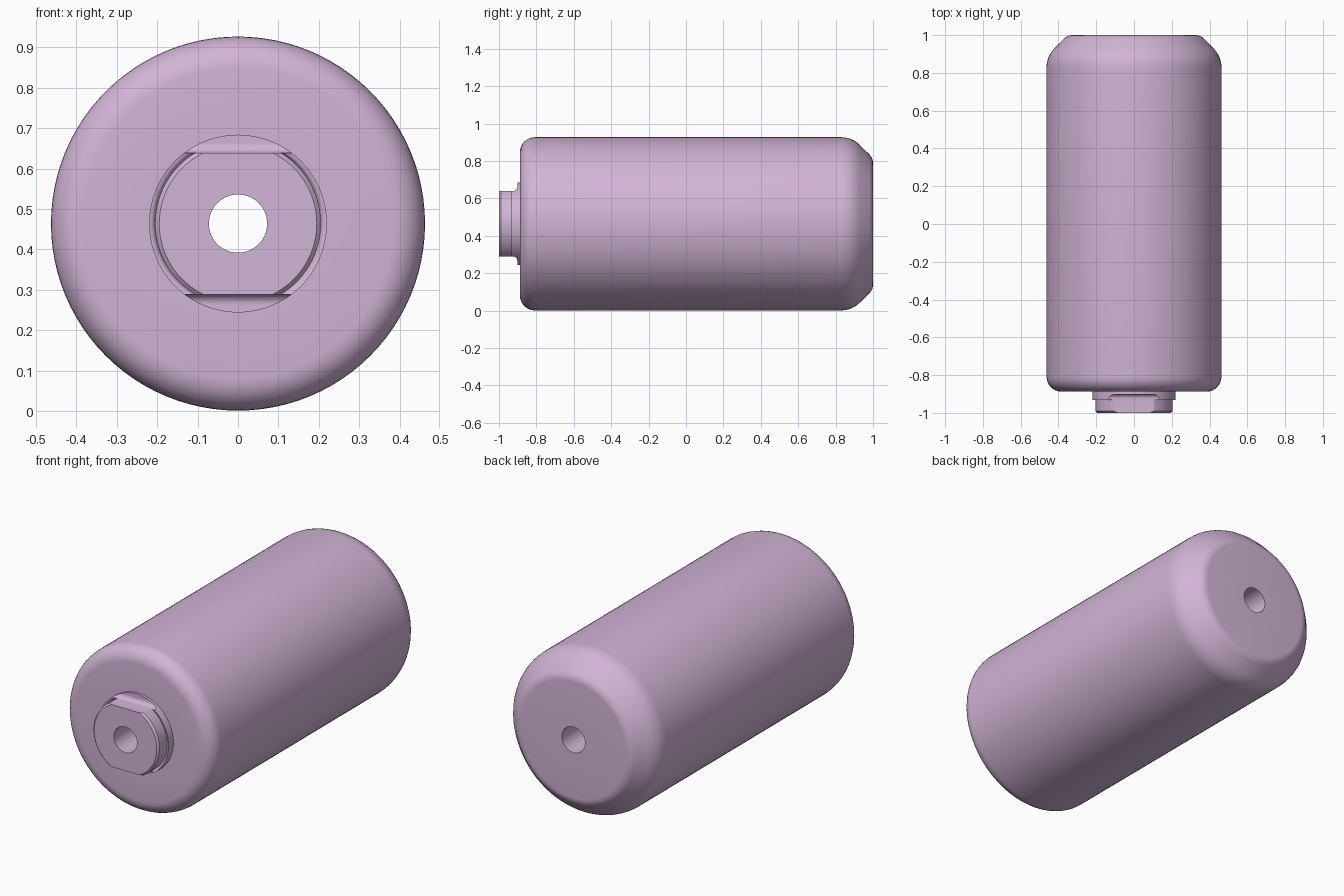
import bpy, bmesh, math
from mathutils import Vector

if "Cube" in bpy.data.objects:
    bpy.data.objects.remove(bpy.data.objects["Cube"])

CZ = 0.464   # height of the long axis
R = 0.463    # body radius
HOLE = 0.072


def arc(cr, cy, rad, a0, a1, n=6):
    """Points (radius, y) on an arc, angles in degrees."""
    pts = []
    for i in range(n + 1):
        a = math.radians(a0 + (a1 - a0) * i / n)
        pts.append((cr + rad * math.cos(a), cy + rad * math.sin(a)))
    return pts


def add_object(name, bm):
    bmesh.ops.recalc_face_normals(bm, faces=bm.faces)
    mesh = bpy.data.meshes.new(name)
    bm.to_mesh(mesh)
    bm.free()
    ob = bpy.data.objects.new(name, mesh)
    bpy.context.collection.objects.link(ob)
    return ob


def lathe(name, profile, steps=96):
    """Spin a closed (radius, y) profile around the long axis."""
    bm = bmesh.new()
    vs = [bm.verts.new((r, y, CZ)) for r, y in profile]
    edges = [bm.edges.new((vs[i], vs[(i + 1) % len(vs)])) for i in range(len(vs))]
    bmesh.ops.spin(bm, geom=vs + edges, cent=(0, 0, CZ), axis=(0, 1, 0),
                   angle=math.tau, steps=steps, use_duplicate=False)
    bmesh.ops.remove_doubles(bm, verts=bm.verts, dist=1e-4)
    return add_object(name, bm)


def flat_cutter(name, side):
    """Block that mills one flat on the hub, with a filleted root."""
    prof = [(0.4, -1.1), (0.175, -1.1)] + arc(0.197, -0.924, 0.022, 180, 90) + [(0.4, -0.902)]
    bm = bmesh.new()
    face = bm.faces.new([bm.verts.new((-0.4, y, CZ + side * h)) for h, y in prof])
    new = bmesh.ops.extrude_face_region(bm, geom=[face])["geom"]
    bmesh.ops.translate(bm, vec=Vector((0.8, 0, 0)),
                        verts=[v for v in new if isinstance(v, bmesh.types.BMVert)])
    ob = add_object(name, bm)
    ob.hide_render = True
    return ob


# Whole turned part: bored hub, flange, rounded front, chamfered rear
profile = [(HOLE, -1.0), (0.195, -1.0), (0.205, -0.99)]          # hub
profile += arc(0.220, -0.917, 0.015, 180, 270, 4)                # hub root
profile += [(0.220, -0.888)]                                     # flange rim
profile += arc(R - 0.08, -0.808, 0.08, 270, 360, 8)              # front rounding
profile += arc(R - 0.14, 0.83, 0.14, 0, 45, 6)                   # rear shoulder
profile += arc(0.325, 0.935, 0.065, 45, 90, 5)                   # rear lip
profile += [(HOLE, 1.0)]                                         # bore closes the loop
roller = lathe("roller_body", profile)

# Two flats on the hub
cutters = [flat_cutter("flat_cutter_top", 1), flat_cutter("flat_cutter_bottom", -1)]
bpy.context.view_layer.objects.active = roller
roller.select_set(True)
for c in cutters:
    m = roller.modifiers.new(c.name, "BOOLEAN")
    m.operation = "DIFFERENCE"
    m.solver = "EXACT"
    m.object = c
    bpy.ops.object.modifier_apply(modifier=m.name)
for c in cutters:
    bpy.data.objects.remove(c)

# One pale mauve colour
mat = bpy.data.materials.new("pale_mauve")
mat.diffuse_color = (0.64, 0.46, 0.67, 1)
mat.use_nodes = True
mat.node_tree.nodes["Principled BSDF"].inputs["Base Color"].default_value = mat.diffuse_color
roller.data.materials.clear()
roller.data.materials.append(mat)
bpy.ops.object.shade_smooth_by_angle(angle=math.radians(30))
